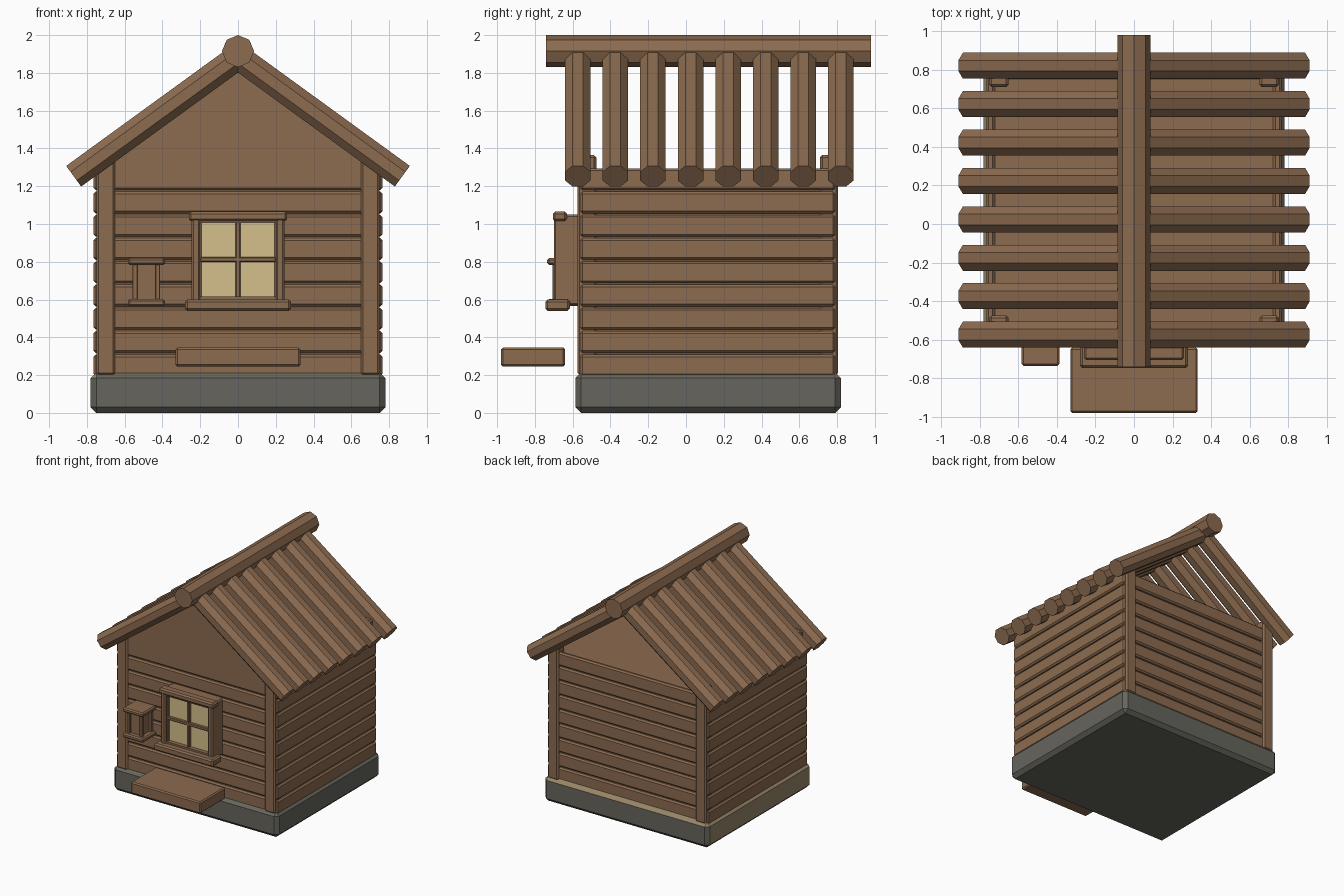
import bpy, bmesh, math
from mathutils import Vector

cube = bpy.data.objects.get("Cube")
if cube:
    bpy.data.objects.remove(cube, do_unlink=True)


def material(name, r, g, b):
    m = bpy.data.materials.new(name)
    m.use_nodes = True
    m.diffuse_color = (r, g, b, 1)
    m.node_tree.nodes["Principled BSDF"].inputs["Base Color"].default_value = (r, g, b, 1)
    return m


wood = material("brown wood", 0.262, 0.147, 0.080)
stone = material("grey stone", 0.133, 0.130, 0.109)
tan = material("tan stone", 0.305, 0.235, 0.136)
glass = material("warm window", 0.66, 0.53, 0.26)


def finish(bm, name, *mats):
    bmesh.ops.recalc_face_normals(bm, faces=bm.faces[:])
    mesh = bpy.data.meshes.new(name)
    bm.to_mesh(mesh)
    bm.free()
    for m in mats:
        mesh.materials.append(m)
    ob = bpy.data.objects.new(name, mesh)
    bpy.context.collection.objects.link(ob)
    return ob


def box(name, xs, ys, zs, mat=wood, bevel=0.01):
    """Chamfered box from x, y and z ranges."""
    bm = bmesh.new()
    bmesh.ops.create_cube(bm, size=1)
    for v in bm.verts:
        for i, (a, b) in enumerate((xs, ys, zs)):
            v.co[i] = (a + b) / 2 + v.co[i] * (b - a)
    if bevel:
        bmesh.ops.bevel(bm, geom=bm.edges[:], offset=bevel, segments=1,
                        affect='EDGES', profile=0.5)
    return finish(bm, name, mat)


def log(name, start, end, radius, turn):
    """Eight-sided log between two points."""
    start, end = Vector(start), Vector(end)
    axis = (end - start).normalized()
    side = Vector((0, 1, 0)) if abs(axis.y) < 0.5 else Vector((1, 0, 0))
    up = axis.cross(side)
    bm = bmesh.new()
    rings = []
    for p in (start, end):
        rings.append([bm.verts.new(p + radius * (side * math.cos(a) + up * math.sin(a)))
                      for a in (turn + i * math.pi / 4 for i in range(8))])
    for r in rings:
        bm.faces.new(r)
    for i in range(8):
        j = (i + 1) % 8
        bm.faces.new((rings[0][i], rings[0][j], rings[1][j], rings[1][i]))
    return finish(bm, name, wood)


# Stone foundation, with tan weathering on one side and the rear top edge
base = box("foundation", (-0.78, 0.78), (-0.585, 0.82), (0, 0.215), stone, 0.03)
base.data.materials.append(tan)
for f in base.data.polygons:
    n = f.normal
    if n.x < -0.9 or (n.z > 0.5 and (n.x < -0.5 or n.y > 0.5) and n.z < 0.9):
        f.material_index = 1

# Wall core, closed on top as the attic floor
box("wall_core", (-0.735, 0.735), (-0.54, 0.77), (0.19, 1.28), wood, 0)

# Horizontal planks on all four walls
PITCH = 0.1232
for i in range(9):
    z = 0.19 + i * PITCH
    zs = (z + 0.004, z + PITCH - 0.004)
    box("front_plank", (-0.7, 0.7), (-0.56, -0.52), zs, wood, 0.012)
    box("rear_plank", (-0.7, 0.7), (0.75, 0.79), zs, wood, 0.012)
    for s in (-1, 1):
        box("side_plank", sorted((s * 0.72, s * 0.765)), (-0.56, 0.79), zs, wood, 0.012)

# Corner posts
for s in (-1, 1):
    for ys in ((-0.575, -0.475), (0.71, 0.805)):
        box("corner_post", sorted((s * 0.65, s * 0.75)), ys, (0.2, 1.365), wood, 0.012)

# Front gable panel; the rear of the attic is open
bm = bmesh.new()
for y in (-0.562, -0.545):
    bm.faces.new([bm.verts.new(p) for p in ((-0.72, y, 1.28), (0.72, y, 1.28), (0, y, 1.81))])
bmesh.ops.bridge_loops(bm, edges=bm.edges[:])
finish(bm, "front_gable", wood)

# Roof logs and ridge log
for i in range(8):
    y = -0.573 + i * 0.199
    for s in (-1, 1):
        log("roof_log", (s * 0.87, y, 1.253), (0, y, 1.885), 0.073, math.pi / 8)
log("ridge_log", (0, -0.74, 1.915), (0, 0.98, 1.915), 0.085, 0)

# Window: jambs, lintel, sill, panes and glazing bars
for s in (-1, 1):
    box("window_jamb", sorted((s * 0.2, s * 0.245)), (-0.7, -0.55), (0.57, 1.05))
box("window_lintel", (-0.26, 0.26), (-0.705, -0.63), (1.015, 1.065), wood, 0.012)
box("window_head", (-0.22, 0.22), (-0.69, -0.55), (1.005, 1.05), wood, 0)
box("window_sill", (-0.28, 0.28), (-0.745, -0.615), (0.54, 0.6), wood, 0.012)
box("window_bottom", (-0.22, 0.22), (-0.69, -0.55), (0.57, 0.615), wood, 0)
box("window_panes", (-0.2, 0.2), (-0.655, -0.55), (0.6, 1.02), glass, 0)
box("window_upright_bar", (-0.012, 0.012), (-0.68, -0.64), (0.6, 1.02), wood, 0.004)
box("window_cross_bar", (-0.2, 0.2), (-0.68, -0.64), (0.8, 0.824), wood, 0.004)
for s in (-1, 1):
    box("window_inner_bar", sorted((s * 0.19, s * 0.205)), (-0.675, -0.64), (0.6, 1.02), wood, 0)

# Wall lantern: caps, core and corner bars
box("lantern_top", (-0.583, -0.387), (-0.735, -0.55), (0.783, 0.82))
box("lantern_base", (-0.583, -0.387), (-0.735, -0.55), (0.565, 0.602))
box("lantern_core", (-0.54, -0.43), (-0.69, -0.55), (0.59, 0.79), wood, 0)
for x in (-0.545, -0.425):
    for y in (-0.695, -0.575):
        box("lantern_bar", (x - 0.013, x + 0.013), (y - 0.013, y + 0.013), (0.59, 0.79), wood, 0.003)

# Front step
box("front_step", (-0.33, 0.33), (-0.98, -0.64), (0.245, 0.345))
